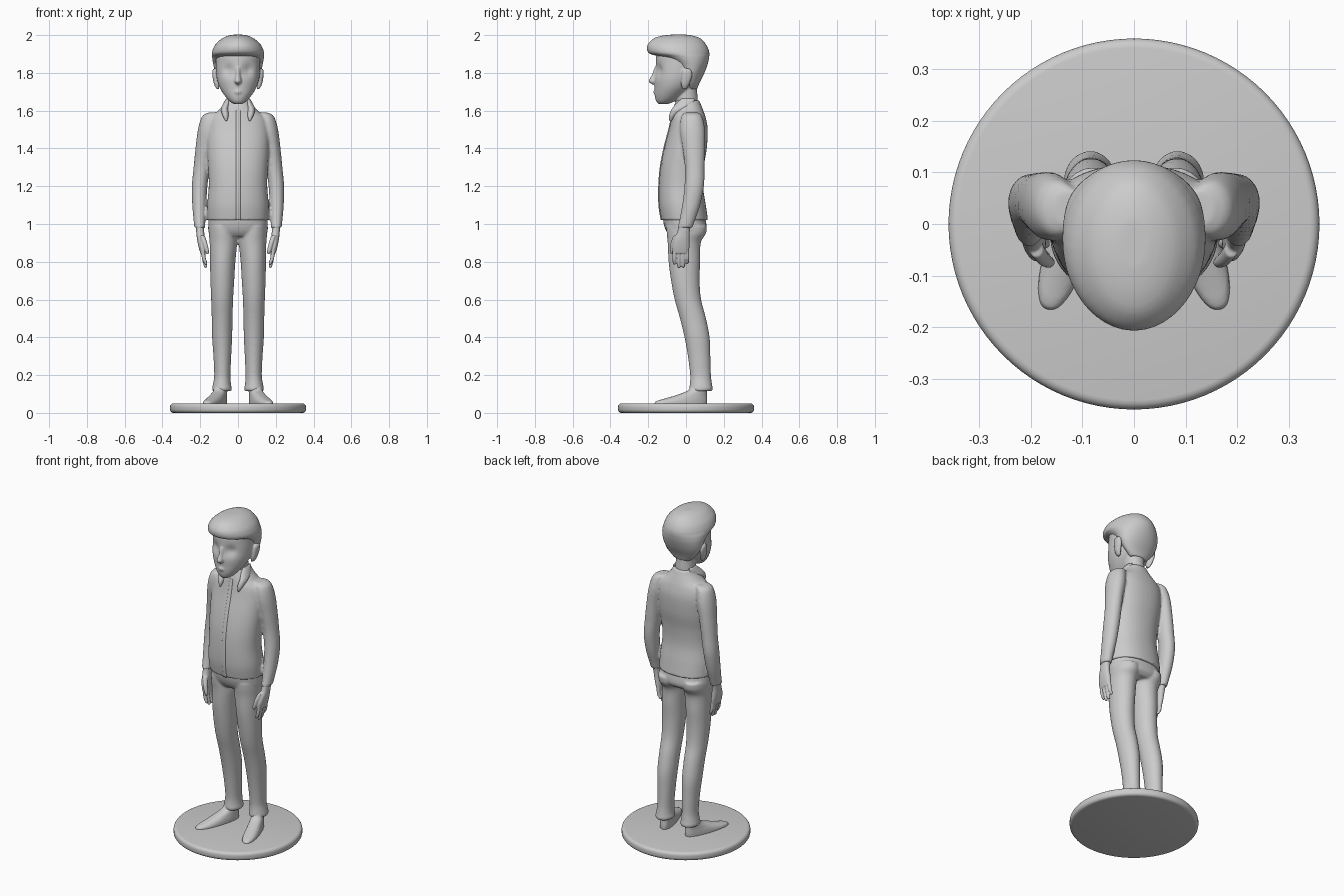
import bpy, bmesh, math
from mathutils import Vector, Matrix


def spline(a, b, c, d, t):
    """Catmull-Rom blend of four rings."""
    return [0.5 * (2*q + (r-p)*t + (2*p-5*q+4*r-s)*t*t + (3*q-p-3*r+s)*t**3)
            for p, q, r, s in zip(a, b, c, d)]


def loft(bm, rings, mirror=False, mat=Matrix(), power=2.0, steps=5, n=40):
    """Closed skin through horizontal rings (z, centre x, half width, y front, y back)."""
    rows = []
    last = len(rings) - 1
    for i in range(last):
        quad = [rings[min(max(i + k, 0), last)] for k in (-1, 0, 1, 2)]
        rows += [spline(*quad, j / steps) for j in range(steps)]
    rows.append(list(rings[-1]))
    for flip in ((1, -1) if mirror else (1,)):
        loops = []
        for z, cx, rx, yf, yb in rows:
            loop = []
            for k in range(n):
                a = 2 * math.pi * k / n
                c, s = math.cos(a), math.sin(a)
                c = math.copysign(abs(c) ** (2 / power), c)
                s = math.copysign(abs(s) ** (2 / power), s)
                p = mat @ Vector((cx + rx*c, (yf + yb)/2 + (yb - yf)/2*s, z))
                p.x *= flip
                loop.append(bm.verts.new(p))
            loops.append(loop)
        for lo, hi in zip(loops, loops[1:]):
            for k in range(n):
                bm.faces.new((lo[k], lo[(k+1) % n], hi[(k+1) % n], hi[k]))
        bm.faces.new(loops[0][::-1])
        bm.faces.new(loops[-1])


def finish(bm, name, voxel=0, smooth=3):
    bmesh.ops.recalc_face_normals(bm, faces=bm.faces)
    for f in bm.faces:
        f.smooth = True
    me = bpy.data.meshes.new(name)
    bm.to_mesh(me)
    bm.free()
    ob = bpy.data.objects.new(name, me)
    bpy.context.collection.objects.link(ob)
    if voxel:
        m = ob.modifiers.new("fuse", 'REMESH')
        m.mode, m.voxel_size, m.use_smooth_shade = 'VOXEL', voxel, True
        m = ob.modifiers.new("soften", 'SMOOTH')
        m.factor, m.iterations = 0.5, smooth
    return ob


# round base
bm = bmesh.new()
bmesh.ops.create_cone(bm, cap_ends=True, segments=96, radius1=0.36, radius2=0.36,
                      depth=0.05, matrix=Matrix.Translation((0, 0, 0.025)))
base = finish(bm, "base")
bev = base.modifiers.new("round_edge", 'BEVEL')
bev.width, bev.segments, bev.limit_method = 0.018, 4, 'ANGLE'

# feet, turned outwards
bm = bmesh.new()
turn = Matrix.Translation((0.085, 0.085, 0)) @ Matrix.Rotation(0.32, 4, 'Z')
loft(bm, [(0.04, 0, 0.042, -0.265, 0.025), (0.06, 0, 0.042, -0.26, 0.028),
          (0.075, 0, 0.04, -0.21, 0.028), (0.095, 0, 0.036, -0.14, 0.026),
          (0.12, 0, 0.034, -0.075, 0.025), (0.15, 0, 0.034, -0.06, 0.025)],
     mirror=True, mat=turn, power=2.3)
finish(bm, "feet", 0.006)

# trousers: pelvis and legs
bm = bmesh.new()
loft(bm, [(1.06, 0, 0.152, -0.125, 0.095), (1.0, 0, 0.157, -0.118, 0.108),
          (0.96, 0, 0.155, -0.104, 0.108), (0.935, 0, 0.12, -0.085, 0.085)], power=2.3)
loft(bm, [(0.99, 0.08, 0.075, -0.105, 0.11), (0.95, 0.079, 0.076, -0.102, 0.106),
          (0.9, 0.077, 0.073, -0.097, 0.078), (0.8, 0.081, 0.067, -0.092, 0.075),
          (0.7, 0.083, 0.063, -0.079, 0.072), (0.6, 0.084, 0.058, -0.06, 0.08),
          (0.5, 0.084, 0.055, -0.032, 0.106), (0.4, 0.084, 0.053, -0.008, 0.125),
          (0.3, 0.083, 0.047, 0.01, 0.129), (0.2, 0.083, 0.043, 0.022, 0.132),
          (0.15, 0.085, 0.048, 0.02, 0.138), (0.13, 0.085, 0.052, 0.017, 0.142),
          (0.115, 0.085, 0.049, 0.021, 0.138)], mirror=True)
finish(bm, "trousers", 0.007)

# shirt: trunk and sleeves
bm = bmesh.new()
trunk = [(1.02, 0, 0.162, -0.13, 0.117), (1.1, 0, 0.163, -0.142, 0.105),
         (1.2, 0, 0.155, -0.143, 0.09), (1.3, 0, 0.158, -0.135, 0.094),
         (1.4, 0, 0.165, -0.116, 0.11), (1.5, 0, 0.165, -0.09, 0.115),
         (1.56, 0, 0.15, -0.077, 0.105), (1.6, 0, 0.105, -0.07, 0.092),
         (1.63, 0, 0.078, -0.062, 0.08), (1.655, 0, 0.066, -0.052, 0.07)]
loft(bm, trunk, power=2.2)
loft(bm, [(1.59, 0.125, 0.03, -0.005, 0.065), (1.57, 0.148, 0.042, -0.025, 0.085),
          (1.5, 0.163, 0.049, -0.032, 0.1), (1.4, 0.18, 0.045, -0.018, 0.1),
          (1.3, 0.192, 0.043, -0.006, 0.098), (1.2, 0.203, 0.041, -0.008, 0.095),
          (1.1, 0.205, 0.037, -0.02, 0.075), (1.02, 0.204, 0.031, -0.035, 0.048),
          (0.98, 0.202, 0.029, -0.046, 0.034)], mirror=True)
shirt = finish(bm, "shirt", 0.007)

# button strip down the shirt front
bm = bmesh.new()
loft(bm, [(z, 0.002, 0.013, yf - 0.004, yf + 0.03)
          for z, _, _, yf, _ in trunk[:8]], power=3.5)
finish(bm, "button_strip")

# collar: band and two folded points
bm = bmesh.new()
loft(bm, [(1.545, 0.062, 0.004, -0.088, -0.078), (1.575, 0.066, 0.016, -0.089, -0.05),
          (1.61, 0.07, 0.02, -0.074, 0.0), (1.645, 0.058, 0.016, -0.045, 0.04),
          (1.665, 0.052, 0.01, -0.02, 0.045)], mirror=True)
finish(bm, "collar")

# chest pocket, laid on the shirt
bm = bmesh.new()
bmesh.ops.create_grid(bm, x_segments=12, y_segments=12, size=0.04,
                      matrix=Matrix.Translation((0.088, -0.2, 1.36)) @
                      Matrix.Rotation(math.pi / 2, 4, 'X'))
pocket = finish(bm, "chest_pocket")
wrap = pocket.modifiers.new("lay_on", 'SHRINKWRAP')
wrap.target, wrap.wrap_method, wrap.offset = shirt, 'PROJECT', 0.003
wrap.use_project_y = True
wrap.use_positive_direction = wrap.use_negative_direction = True

# hands with four fingers and a thumb
bm = bmesh.new()
loft(bm, [(1.01, 0.203, 0.023, -0.035, 0.03), (0.96, 0.2, 0.021, -0.045, 0.02),
          (0.92, 0.196, 0.021, -0.062, 0.018), (0.88, 0.19, 0.019, -0.072, 0.018),
          (0.845, 0.185, 0.014, -0.07, 0.015)], mirror=True, power=2.3)
for y, tip in ((-0.061, 0.785), (-0.038, 0.768), (-0.015, 0.77), (0.006, 0.79)):
    loft(bm, [(0.87, 0.187, 0.011, y - 0.011, y + 0.011),
              (0.82, 0.181, 0.0105, y - 0.0105, y + 0.0105),
              (tip + 0.01, 0.172, 0.009, y - 0.009, y + 0.009),
              (tip, 0.17, 0.005, y - 0.005, y + 0.005)], mirror=True, n=16)
loft(bm, [(0.94, 0.19, 0.014, -0.065, -0.03), (0.9, 0.176, 0.013, -0.081, -0.053),
          (0.86, 0.165, 0.011, -0.085, -0.063), (0.84, 0.161, 0.006, -0.08, -0.068)],
     mirror=True, n=16)
finish(bm, "hands", 0.0035, 2)

# head: neck, skull, nose and ears
bm = bmesh.new()
loft(bm, [(1.6, 0, 0.06, -0.055, 0.065), (1.66, 0, 0.056, -0.056, 0.062),
          (1.72, 0, 0.056, -0.06, 0.058), (1.77, 0, 0.06, -0.06, 0.06)])
loft(bm, [(1.635, 0, 0.022, -0.145, -0.095), (1.65, 0, 0.045, -0.158, -0.06),
          (1.68, 0, 0.071, -0.165, -0.015), (1.72, 0, 0.096, -0.166, 0.03),
          (1.76, 0, 0.11, -0.167, 0.06), (1.8, 0, 0.116, -0.163, 0.08),
          (1.85, 0, 0.118, -0.16, 0.095), (1.9, 0, 0.115, -0.155, 0.1),
          (1.95, 0, 0.09, -0.13, 0.08)])
for v in bm.verts:  # shallow eye sockets
    d = (Vector((abs(v.co.x), v.co.y, v.co.z)) - Vector((0.05, -0.145, 1.815))).length
    v.co.y += 0.016 * math.exp(-(d / 0.03) ** 2)
loft(bm, [(1.738, 0, 0.01, -0.177, -0.14), (1.752, 0, 0.019, -0.197, -0.13),
          (1.765, 0, 0.018, -0.195, -0.13), (1.79, 0, 0.013, -0.181, -0.13),
          (1.83, 0, 0.014, -0.166, -0.13)], n=24)
loft(bm, [(1.687, 0, 0.02, -0.168, -0.13), (1.698, 0, 0.026, -0.173, -0.13),
          (1.709, 0, 0.02, -0.17, -0.13)], n=24)
loft(bm, [(1.715, 0.106, 0.008, -0.02, 0.005), (1.74, 0.114, 0.013, -0.026, 0.018),
          (1.78, 0.121, 0.014, -0.025, 0.032), (1.81, 0.124, 0.012, -0.02, 0.03),
          (1.823, 0.122, 0.007, -0.01, 0.018)], mirror=True, n=24)
finish(bm, "head", 0.005)

# hair: swept-forward top, short at the nape
bm = bmesh.new()
loft(bm, [(2.002, 0, 0.03, -0.085, 0.01), (1.995, 0, 0.058, -0.135, 0.045),
          (1.98, 0, 0.088, -0.175, 0.08), (1.95, 0, 0.12, -0.203, 0.107),
          (1.92, 0, 0.135, -0.206, 0.121), (1.9, 0, 0.139, -0.19, 0.124),
          (1.885, 0, 0.138, -0.14, 0.123), (1.85, 0, 0.132, -0.075, 0.116),
          (1.8, 0, 0.12, -0.035, 0.098), (1.75, 0, 0.09, 0.0, 0.073),
          (1.715, 0, 0.055, 0.01, 0.06)])
finish(bm, "hair", 0.006)
